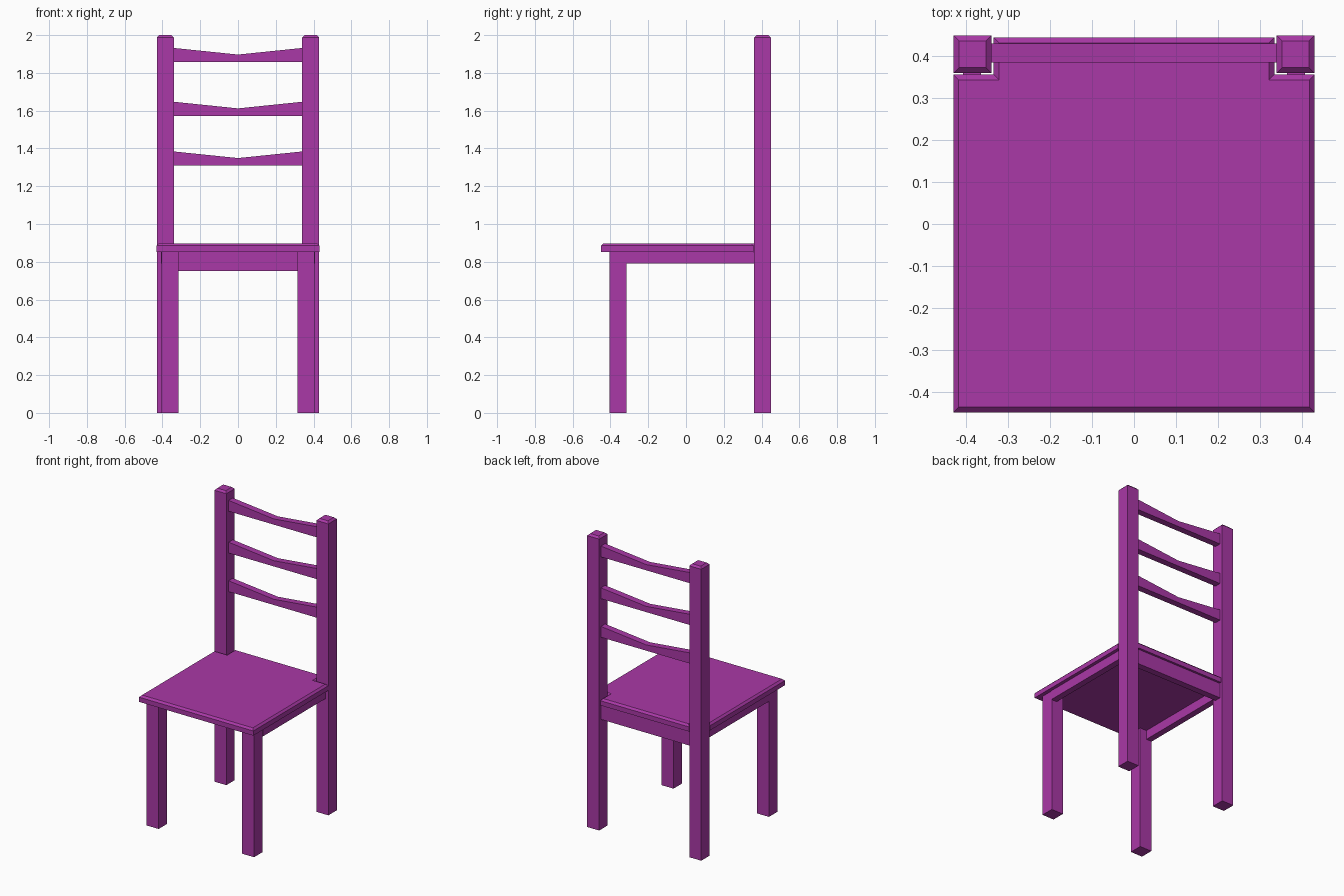
import bpy, bmesh

if "Cube" in bpy.data.objects:
    bpy.data.objects.remove(bpy.data.objects["Cube"])

paint = bpy.data.materials.new("purple_paint")
paint.diffuse_color = (0.40, 0.04, 0.385, 1)
paint.use_nodes = True
paint.node_tree.nodes["Principled BSDF"].inputs["Base Color"].default_value = paint.diffuse_color


def finish(name, bm):
    bmesh.ops.recalc_face_normals(bm, faces=bm.faces)
    mesh = bpy.data.meshes.new(name)
    bm.to_mesh(mesh)
    bm.free()
    mesh.materials.append(paint)
    obj = bpy.data.objects.new(name, mesh)
    bpy.context.collection.objects.link(obj)
    return obj


def prism(name, outline, axis, lo, hi, chamfer=0.0):
    """Extrude a 2D outline along z (plan) or y (front profile), chamfering the far rim."""
    bm = bmesh.new()
    place = (lambda a, b: (a, b, lo)) if axis == 'z' else (lambda a, b: (a, lo, b))
    face = bm.faces.new([bm.verts.new(place(a, b)) for a, b in outline])
    ext = bmesh.ops.extrude_face_region(bm, geom=[face], use_keep_orig=True)["geom"]
    moved = [g for g in ext if isinstance(g, bmesh.types.BMVert)]
    shift = (0, 0, hi - lo) if axis == 'z' else (0, hi - lo, 0)
    bmesh.ops.translate(bm, verts=moved, vec=shift)
    bmesh.ops.recalc_face_normals(bm, faces=bm.faces)
    if chamfer:
        rim = [e for e in bm.edges if all(v in moved for v in e.verts)]
        bmesh.ops.bevel(bm, geom=rim, offset=chamfer, segments=1,
                        affect='EDGES', profile=0.5)
    return finish(name, bm)


def box(name, x, y, z, chamfer=0.0):
    outline = [(x[0], y[0]), (x[1], y[0]), (x[1], y[1]), (x[0], y[1])]
    return prism(name, outline, 'z', z[0], z[1], chamfer)


# Seat, notched around the back posts
half = [(0.431, -0.45), (0.431, 0.357), (0.335, 0.357), (0.335, 0.445)]
prism("seat", half + [(-x, y) for x, y in reversed(half)], 'z', 0.853, 0.898, 0.013)

# Legs, posts and side aprons on both sides
for side, s in (("left", -1), ("right", 1)):
    def span(a, b):
        return sorted((s * a, s * b))
    box(side + "_back_post", span(0.34, 0.43), (0.36, 0.45), (0, 2), 0.013)
    box(side + "_front_leg", span(0.315, 0.405), (-0.405, -0.315), (0, 0.853))
    box(side + "_side_apron", span(0.365, 0.408), (-0.315, 0.36), (0.79, 0.853))

# Back apron
box("back_apron", (-0.34, 0.34), (0.385, 0.43), (0.75, 0.853))

# Back slats, dipping in the middle
for name, z in (("lower", 1.31), ("middle", 1.573), ("upper", 1.858)):
    profile = [(-0.34, z), (0.34, z), (0.34, z + 0.074), (0, z + 0.039), (-0.34, z + 0.074)]
    prism(name + "_back_slat", profile, 'y', 0.385, 0.43)
